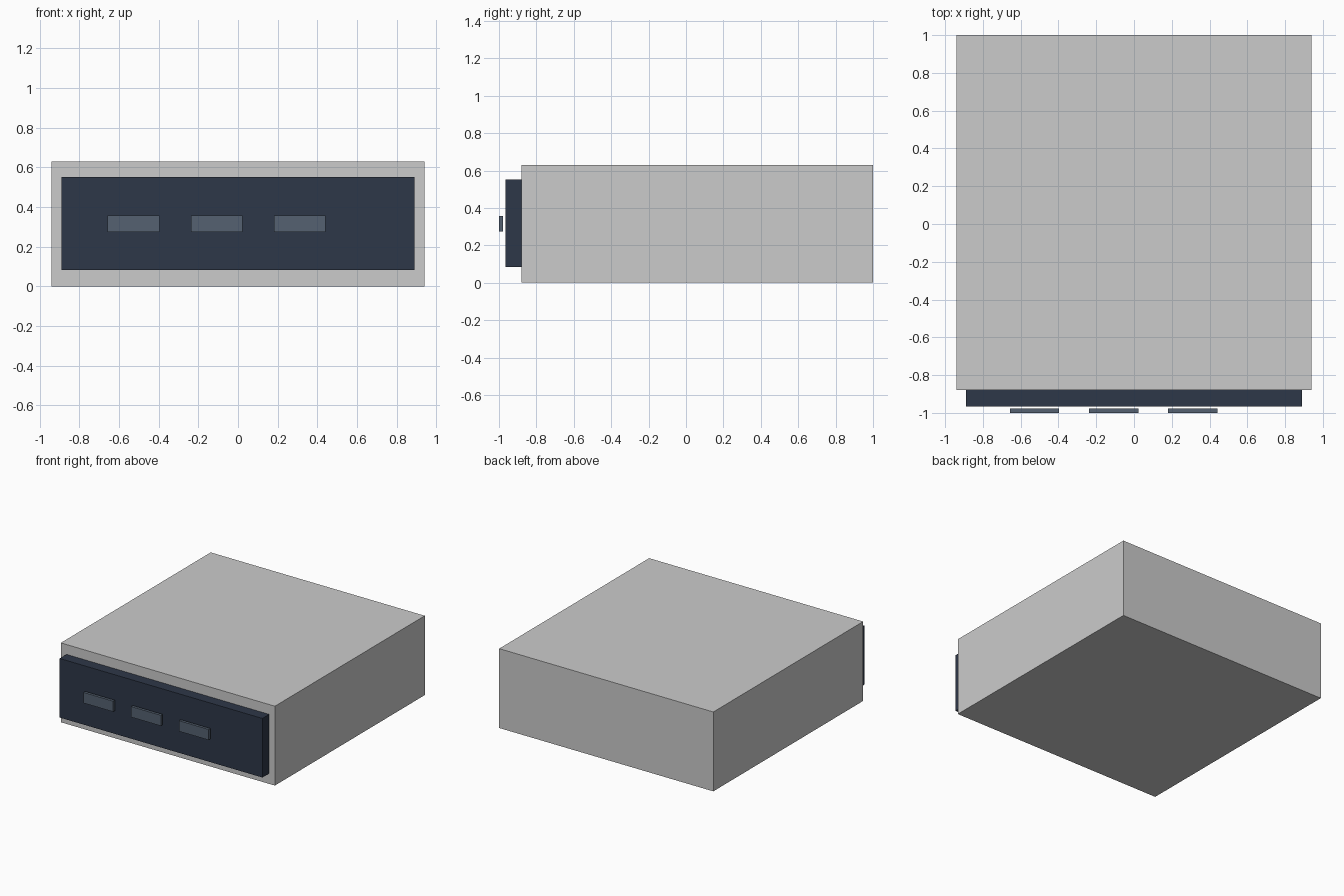
import bpy

if "Cube" in bpy.data.objects:
    bpy.data.objects.remove(bpy.data.objects["Cube"])


def material(name, color):
    mat = bpy.data.materials.new(name)
    mat.diffuse_color = (*color, 1.0)
    mat.use_nodes = True
    mat.node_tree.nodes["Principled BSDF"].inputs["Base Color"].default_value = mat.diffuse_color
    return mat


def box(name, lo, hi, mat=None):
    center = [(a + b) / 2 for a, b in zip(lo, hi)]
    bpy.ops.mesh.primitive_cube_add(size=1, location=center)
    obj = bpy.context.object
    obj.name = name
    obj.scale = [b - a for a, b in zip(lo, hi)]
    bpy.ops.object.transform_apply(location=False, rotation=False, scale=True)
    if mat:
        obj.data.materials.append(mat)
    return obj


navy = material("dark_panel", (0.027, 0.038, 0.065))
slate = material("slate_button", (0.09, 0.12, 0.165))

# Main housing
box("housing", (-0.94, -0.88, 0), (0.94, 1.0, 0.63))

# Raised front panel
box("front_panel", (-0.89, -0.965, 0.083), (0.89, -0.88, 0.552), navy)

# Row of three buttons, standing just off the panel
for i in range(3):
    x = -0.657 + i * 0.419
    box(f"button_{i + 1}", (x, -1.0, 0.274), (x + 0.261, -0.978, 0.358), slate)
